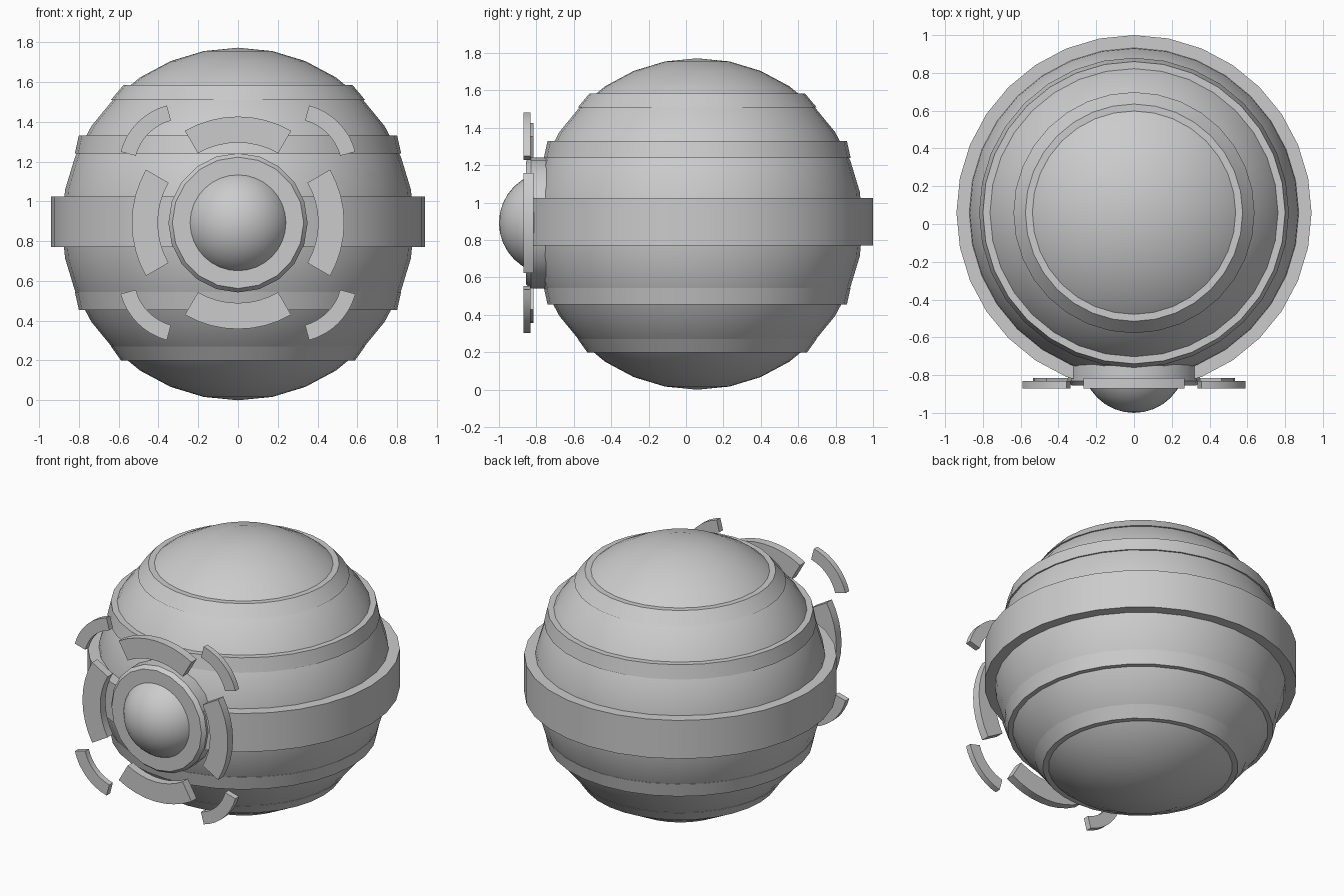
import bpy, bmesh, math
from mathutils import Matrix, Vector

if "Cube" in bpy.data.objects:
    bpy.data.objects.remove(bpy.data.objects["Cube"])

CY, MID = 0.06, 0.892          # body axis and middle height


def finish(name, bm, angle=35):
    bmesh.ops.recalc_face_normals(bm, faces=bm.faces)
    me = bpy.data.meshes.new(name)
    bm.to_mesh(me)
    bm.free()
    ob = bpy.data.objects.new(name, me)
    bpy.context.collection.objects.link(ob)
    bpy.ops.object.select_all(action='DESELECT')
    ob.select_set(True)
    bpy.context.view_layer.objects.active = ob
    bpy.ops.object.shade_smooth_by_angle(angle=math.radians(angle))
    return ob


def ball(name, centre, r, u, v, turn=Matrix()):
    bm = bmesh.new()
    bmesh.ops.create_uvsphere(bm, u_segments=u, v_segments=v, radius=r,
                              matrix=Matrix.Translation(centre) @ turn)
    return finish(name, bm)


def lathe(name, profile, n, matrix, angle=35):
    """Solid of revolution about local z from (radius, height) pairs."""
    bm = bmesh.new()
    rings = [[bm.verts.new(matrix @ Vector((r * math.cos(2 * math.pi * i / n),
                                            r * math.sin(2 * math.pi * i / n), h)))
              for i in range(n)] for r, h in profile]
    for a, b in zip(rings, rings[1:]):
        for i in range(n):
            j = (i + 1) % n
            bm.faces.new((a[i], a[j], b[j], b[i]))
    bm.faces.new(rings[0])
    bm.faces.new(rings[-1])
    return finish(name, bm, angle)


def arc_plate(name, cx, cz, r0, r1, mid, half, y0, y1, n=8):
    """Curved plate in the xz plane, from y0 (front) to y1 (back)."""
    bm = bmesh.new()
    angs = [math.radians(mid - half + 2 * half * i / n) for i in range(n + 1)]
    secs = [[bm.verts.new((cx + r * math.cos(a), y, cz + r * math.sin(a)))
             for r, y in ((r0, y0), (r1, y0), (r1, y1), (r0, y1))] for a in angs]
    for a, b in zip(secs, secs[1:]):
        for i in range(4):
            j = (i + 1) % 4
            bm.faces.new((a[i], a[j], b[j], b[i]))
    bm.faces.new(secs[0])
    bm.faces.new(secs[-1])
    return finish(name, bm)


# Main body and stepped bands
ball("body_sphere", (0, CY, 0.886), 0.886, 32, 16)
axis = Matrix.Translation((0, CY, 0))
bands = {
    "equator_belt": [(0.94, 0.77), (0.94, 1.025)],
    "upper_band": [(0.82, 1.24), (0.80, 1.33)],
    "top_band": [(0.638, 1.51), (0.575, 1.585)],
    "lower_band": [(0.80, 0.455), (0.82, 0.545)],
    "bottom_band": [(0.588, 0.20), (0.638, 0.27)],
}
for name, prof in bands.items():
    lathe(name, prof, 32, axis)

# Front housing and lens (local z points to -y)
front = Matrix.Translation((0, 0, MID)) @ Matrix.Rotation(math.pi / 2, 4, 'X')
lathe("lens_housing", [(0.35, 0.6), (0.35, 0.83), (0.33, 0.855)], 20, front, 25)
ball("lens_dome", (0, -0.725, MID), 0.275, 32, 16, Matrix.Rotation(math.pi / 2, 4, 'X'))

# Floating plates around the lens
for k in range(4):
    arc_plate(f"side_plate_{k}", 0, MID, 0.403, 0.534, 90 * k, 30, -0.87, -0.815)
    a = math.radians(45 + 90 * k)
    arc_plate(f"corner_plate_{k}", 0.385 * math.cos(a), MID + 0.385 * math.sin(a),
              0.25, 0.329, 45 + 90 * k, 30, -0.87, -0.832)
